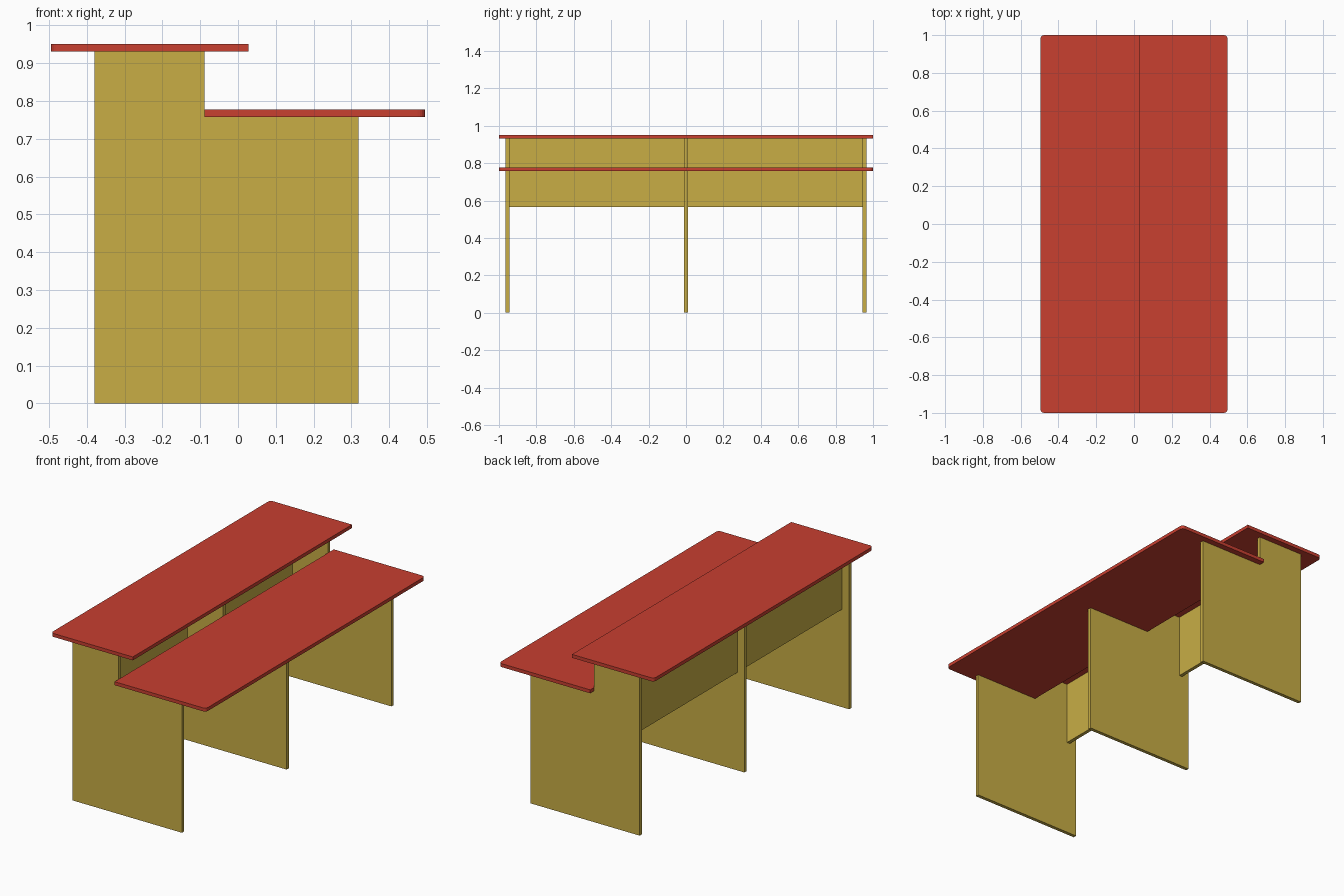
import bpy, bmesh, math

if "Cube" in bpy.data.objects:
    bpy.data.objects.remove(bpy.data.objects["Cube"])


def material(name, color):
    m = bpy.data.materials.new(name)
    m.diffuse_color = color
    m.use_nodes = True
    m.node_tree.nodes["Principled BSDF"].inputs["Base Color"].default_value = m.diffuse_color
    return m


RED = material("red_laminate", (0.58, 0.05, 0.03, 1))
WOOD = material("yellow_board", (0.58, 0.42, 0.06, 1))


def extrude(name, points, offset, mat):
    """Prism from a flat outline swept by an offset vector."""
    bm = bmesh.new()
    face = bm.faces.new([bm.verts.new(p) for p in points])
    geo = bmesh.ops.extrude_face_region(bm, geom=[face])["geom"]
    bmesh.ops.translate(bm, vec=offset, verts=[g for g in geo if isinstance(g, bmesh.types.BMVert)])
    bmesh.ops.recalc_face_normals(bm, faces=bm.faces)
    mesh = bpy.data.meshes.new(name)
    bm.to_mesh(mesh)
    bm.free()
    mesh.materials.append(mat)
    obj = bpy.data.objects.new(name, mesh)
    bpy.context.collection.objects.link(obj)
    return obj


def worktop(name, inner, outer, z, r=0.02, steps=5):
    """Board with square inner corners and rounded outer corners."""
    s = 1 if outer > inner else -1
    arc = []
    for i in range(steps + 1):
        a = math.pi / 2 * i / steps
        arc.append((outer - s * r + s * r * math.sin(a), 1 - r + r * math.cos(a), z))
    lower = [(x, -y, zz) for x, y, zz in reversed(arc)]
    return extrude(name, [(inner, 1, z)] + arc + lower + [(inner, -1, z)], (0, 0, 0.02), RED)


# Two overlapping tops at different heights
worktop("upper_counter_top", 0.028, -0.495, 0.931)
worktop("lower_desk_top", -0.088, 0.495, 0.757)

# Stepped upright panels
profile = [(-0.38, 0), (0.318, 0), (0.318, 0.757), (-0.088, 0.757), (-0.088, 0.931), (-0.38, 0.931)]
for label, y in (("front", -0.955), ("middle", 0), ("back", 0.955)):
    extrude(label + "_leg_panel", [(x, y - 0.01, z) for x, z in profile], (0, 0.02, 0), WOOD)

# Modesty panels between the uprights
for label, y in (("front", -0.945), ("back", 0.01)):
    extrude(label + "_modesty_panel",
            [(-0.335, y, 0.565), (-0.315, y, 0.565), (-0.315, y, 0.931), (-0.335, y, 0.931)],
            (0, 0.935, 0), WOOD)
